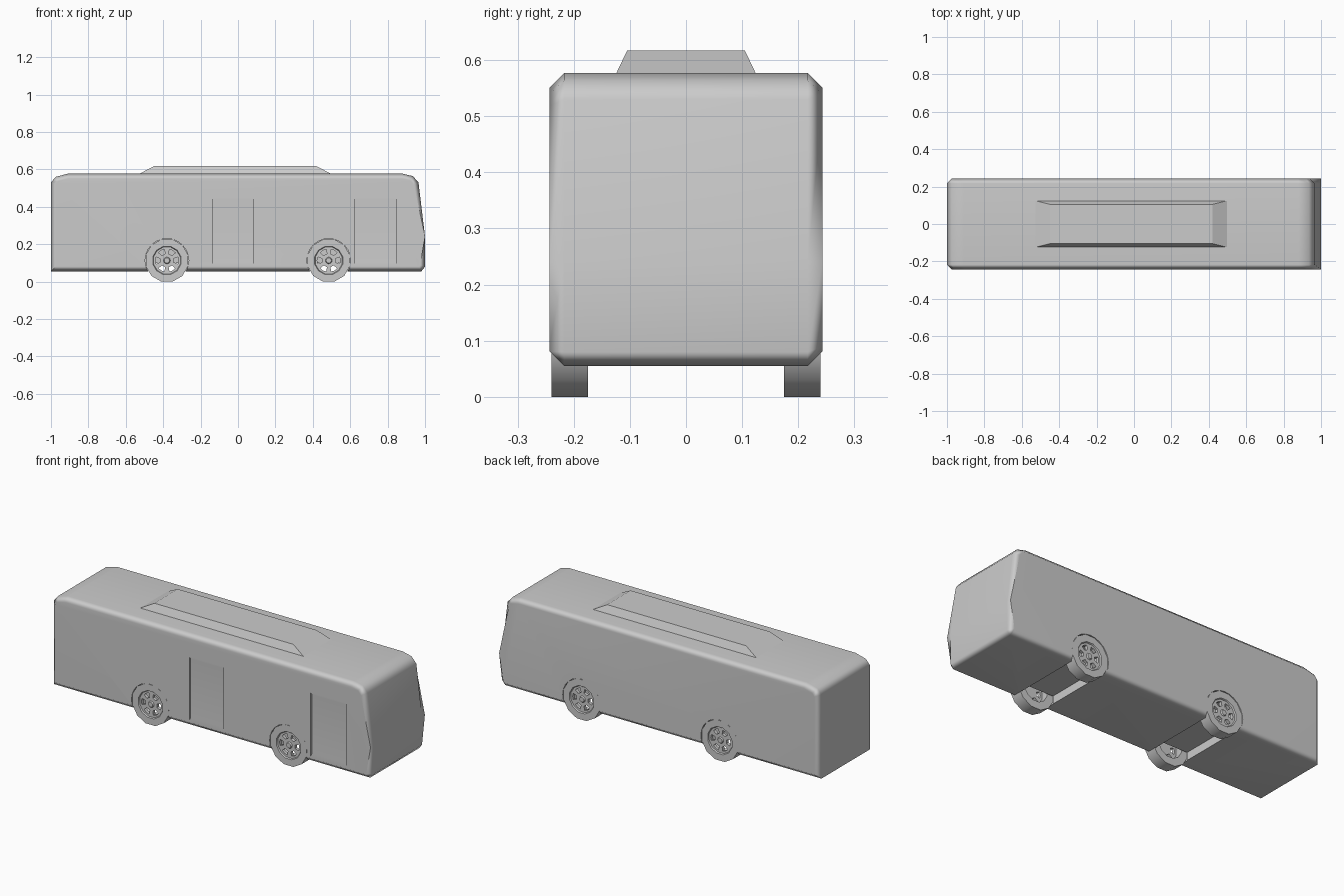
import bpy, bmesh, math
from mathutils import Matrix, Vector

if "Cube" in bpy.data.objects:
    bpy.data.objects.remove(bpy.data.objects["Cube"], do_unlink=True)

grey = bpy.data.materials.new("plain grey")
grey.use_nodes = True
COLOUR = (0.6, 0.6, 0.6, 1)
grey.diffuse_color = COLOUR
grey.node_tree.nodes["Principled BSDF"].inputs["Base Color"].default_value = COLOUR

WHEEL_X = (-0.38, 0.485)
WHEEL_R = 0.113


def make(name, bm):
    bmesh.ops.recalc_face_normals(bm, faces=bm.faces)
    mesh = bpy.data.meshes.new(name)
    bm.to_mesh(mesh)
    bm.free()
    mesh.materials.append(grey)
    obj = bpy.data.objects.new(name, mesh)
    bpy.context.collection.objects.link(obj)
    return obj


def prism(bm, bottom, top):
    """Close two matching outlines into a solid."""
    a = [bm.verts.new(p) for p in bottom]
    b = [bm.verts.new(p) for p in top]
    n = len(a)
    bm.faces.new(a)
    bm.faces.new(b[::-1])
    for i in range(n):
        j = (i + 1) % n
        bm.faces.new((a[i], b[i], b[j], a[j]))


def ring(r, n, x, y, z, turn=0.0):
    return [(x + r * math.cos(turn + math.tau * i / n), y,
             z + r * math.sin(turn + math.tau * i / n)) for i in range(n)]


def activate(obj):
    bpy.ops.object.select_all(action='DESELECT')
    obj.select_set(True)
    bpy.context.view_layer.objects.active = obj


def cut(obj, cutter):
    cutter.hide_render = True
    activate(obj)
    mod = obj.modifiers.new("cut", 'BOOLEAN')
    mod.operation, mod.solver, mod.object = 'DIFFERENCE', 'EXACT', cutter
    bpy.ops.object.modifier_apply(modifier=mod.name)
    bpy.data.objects.remove(cutter, do_unlink=True)


def smooth(obj, angle):
    activate(obj)
    bpy.ops.object.shade_smooth_by_angle(angle=math.radians(angle))


# Body shell: side profile, extruded, with a chamfered rim on each side
profile = [(-1, .055), (-1, .53), (-.975, .56), (-.91, .577), (.88, .577),
           (.935, .564), (.965, .53), (1, .24), (1, .08), (.98, .055)]
bm = bmesh.new()
prism(bm, [(x, -.243, z) for x, z in profile], [(x, .243, z) for x, z in profile])
rim = [e for e in bm.edges if abs(e.verts[0].co.y - e.verts[1].co.y) < .01]
bmesh.ops.bevel(bm, geom=rim, offset=.026, segments=1, affect='EDGES', profile=.5)
body = make("body", bm)

# Wheel arches and the shallow channel between each pair
for x in WHEEL_X:
    for s in (-1, 1):
        bm = bmesh.new()
        prism(bm, ring(.117, 24, x, s * .165, WHEEL_R), ring(.117, 24, x, s * .3, WHEEL_R))
        cut(body, make("arch_cutter", bm))
    bm = bmesh.new()
    bmesh.ops.create_cube(bm, size=1, matrix=Matrix.Translation((x, 0, .05))
                          @ Matrix.Diagonal((.2, .4, .1, 1)))
    cut(body, make("channel_cutter", bm))

# Doorway recesses with sloping top and sill
for x0, x1 in ((-.135, .08), (.625, .845)):
    bm = bmesh.new()
    outline = [(-.26, .09), (-.243, .09), (-.23, .102), (-.23, .435), (-.243, .45), (-.26, .45)]
    prism(bm, [(x0, y, z) for y, z in outline], [(x1, y, z) for y, z in outline])
    cut(body, make("door_cutter", bm))
smooth(body, 50)
weighted = body.modifiers.new("weighted normals", 'WEIGHTED_NORMAL')
weighted.keep_sharp = True

# Roof unit
bm = bmesh.new()
prism(bm, [(-.53, -.125, .575), (.5, -.125, .575), (.5, .125, .575), (-.53, .125, .575)],
      [(-.45, -.105, .617), (.42, -.105, .617), (.42, .105, .617), (-.45, .105, .617)])
make("roof_unit", bm)


# Wheels: lathed tyre and a pierced rim disc
def lathe(bm, section, n, x, z, side):
    loops = [[bm.verts.new(p) for p in ring(r, n, x, side * y, z, math.pi / n)]
             for r, y in section]
    for k, a in enumerate(loops):
        b = loops[(k + 1) % len(loops)]
        for i in range(n):
            j = (i + 1) % n
            bm.faces.new((a[i], a[j], b[j], b[i]))


for x, place in zip(WHEEL_X, ("rear", "front")):
    for s, side in ((-1, "right"), (1, "left")):
        bm = bmesh.new()
        lathe(bm, [(.117, .175), (.117, .24), (.078, .24), (.074, .234), (.074, .175)],
              12, x, WHEEL_R, s)
        smooth(make(f"{place}_{side}_tyre", bm), 35)
        bm = bmesh.new()
        prism(bm, ring(.076, 24, x, s * .215, WHEEL_R), ring(.076, 24, x, s * .233, WHEEL_R))
        wheel_rim = make(f"{place}_{side}_rim", bm)
        # Tapered windows between six spokes
        bm = bmesh.new()
        for k in range(6):
            turn = Matrix.Rotation(math.tau * k / 6, 3, 'Y')
            pts = [turn @ Vector((r, 0, w)) for r, w in
                   ((.036, -.01), (.058, -.018), (.062, 0), (.058, .018), (.036, .01))]
            prism(bm, [(x + p.x, s * .2, WHEEL_R + p.z) for p in pts],
                  [(x + p.x, s * .25, WHEEL_R + p.z) for p in pts])
        cut(wheel_rim, make("window_cutter", bm))
        # Hub cap
        bm = bmesh.new()
        prism(bm, ring(.02, 12, x, s * .23, WHEEL_R), ring(.014, 12, x, s * .24, WHEEL_R))
        make(f"{place}_{side}_hub", bm)
